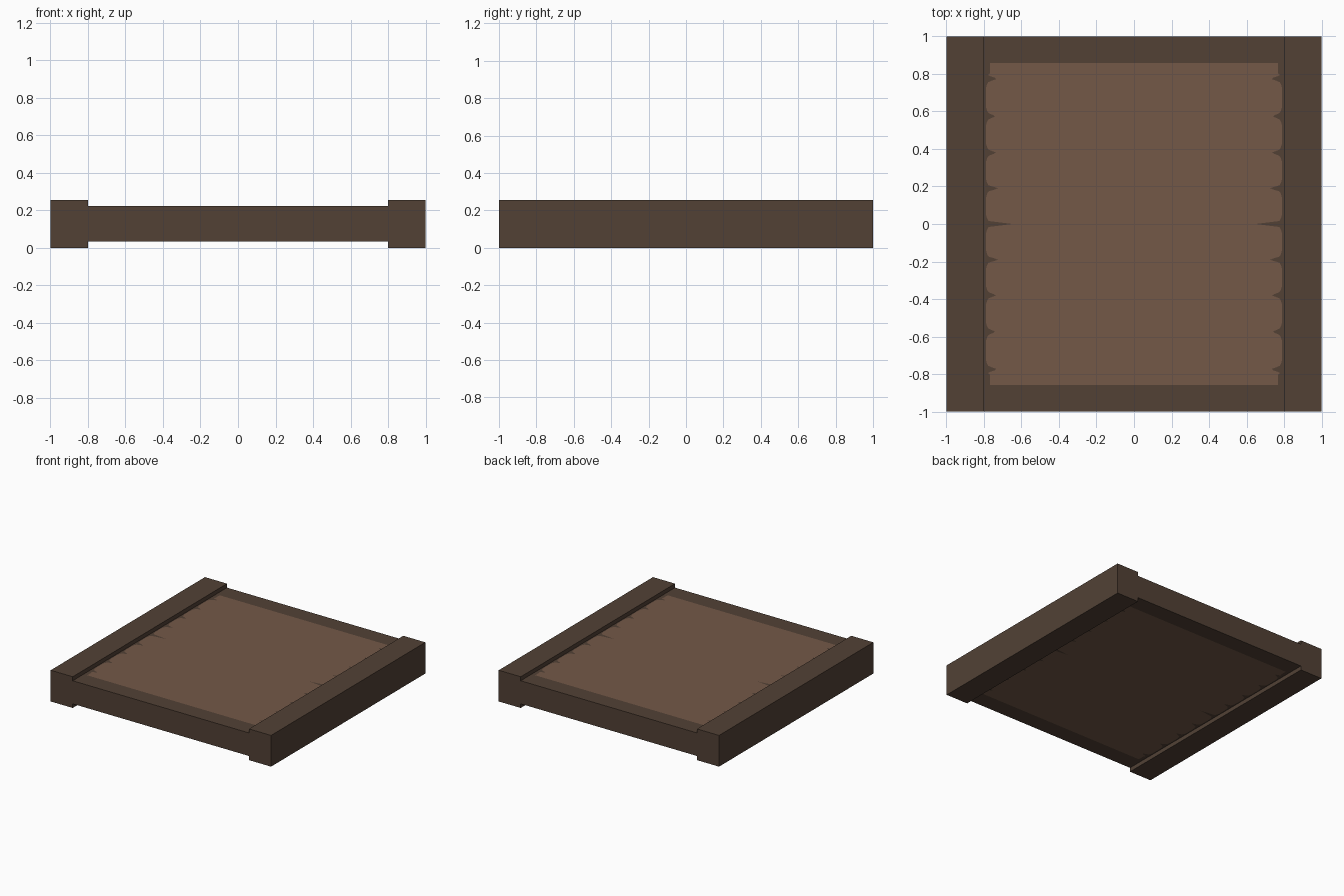
import bpy, bmesh, math

if "Cube" in bpy.data.objects:
    bpy.data.objects.remove(bpy.data.objects["Cube"])

BEAM_IN, TOP = 0.8, 0.256          # inner edge and height of the side beams
Z0, Z1 = 0.034, 0.223              # underside and top of the slab
PANEL_Y = 0.859                    # half length of the light panel


def material(name, rgb):
    m = bpy.data.materials.new(name)
    m.diffuse_color = (*rgb, 1)
    m.use_nodes = True
    m.node_tree.nodes["Principled BSDF"].inputs["Base Color"].default_value = m.diffuse_color
    return m


dark = material("dark_wood", (0.084, 0.053, 0.036))
light = material("light_wood", (0.174, 0.098, 0.064))


def finish(name, bm, mats):
    bmesh.ops.recalc_face_normals(bm, faces=bm.faces)
    me = bpy.data.meshes.new(name)
    bm.to_mesh(me)
    bm.free()
    for m in mats:
        me.materials.append(m)
    ob = bpy.data.objects.new(name, me)
    bpy.context.collection.objects.link(ob)
    return ob


# Side beams
for name, s in (("left_beam", -1), ("right_beam", 1)):
    bm = bmesh.new()
    bmesh.ops.create_cube(bm, size=1)
    for v in bm.verts:
        v.co = (s * 0.9 + v.co.x * 0.2, v.co.y * 2, TOP / 2 + v.co.z * TOP)
    finish(name, bm, [dark])


# Half width of the light panel: notched at each board joint
NOTCHES = ((0, 0.125), (0.19, 0.05), (0.38, 0.04), (0.575, 0.035), (0.775, 0.045))


def half_width(y):
    y = abs(y)
    if y > 0.8:
        return 0.768
    cut = 0
    for y0, depth in NOTCHES:
        d = abs(y - y0)
        cut = max(cut, depth * max(0, 1 - d / 0.016) + 0.018 * math.exp(-(d / 0.03) ** 2))
    return 0.79 - cut


# Slab with the panel cut into its top and bottom faces
half = [PANEL_Y * i / 108 for i in range(109)] + [1.0]
ys = [-y for y in reversed(half[1:])] + half
bm = bmesh.new()
rows = []
for y in ys:
    w = half_width(y)
    xs = (-BEAM_IN, -w, w, BEAM_IN)
    rows.append([[bm.verts.new((x, y, z)) for x in xs] for z in (Z0, Z1)])
for a, b in zip(rows, rows[1:]):
    for k in (0, 1):
        for i in range(3):
            f = bm.faces.new((a[k][i], a[k][i + 1], b[k][i + 1], b[k][i]))
            inside = abs(f.calc_center_median().y) < PANEL_Y
            f.material_index = 1 if i == 1 and inside else 0
    for i in (0, 3):
        bm.faces.new((a[0][i], b[0][i], b[1][i], a[1][i]))
for r in (rows[0], rows[-1]):
    for i in range(3):
        bm.faces.new((r[0][i], r[0][i + 1], r[1][i + 1], r[1][i]))
finish("slab", bm, [dark, light])
